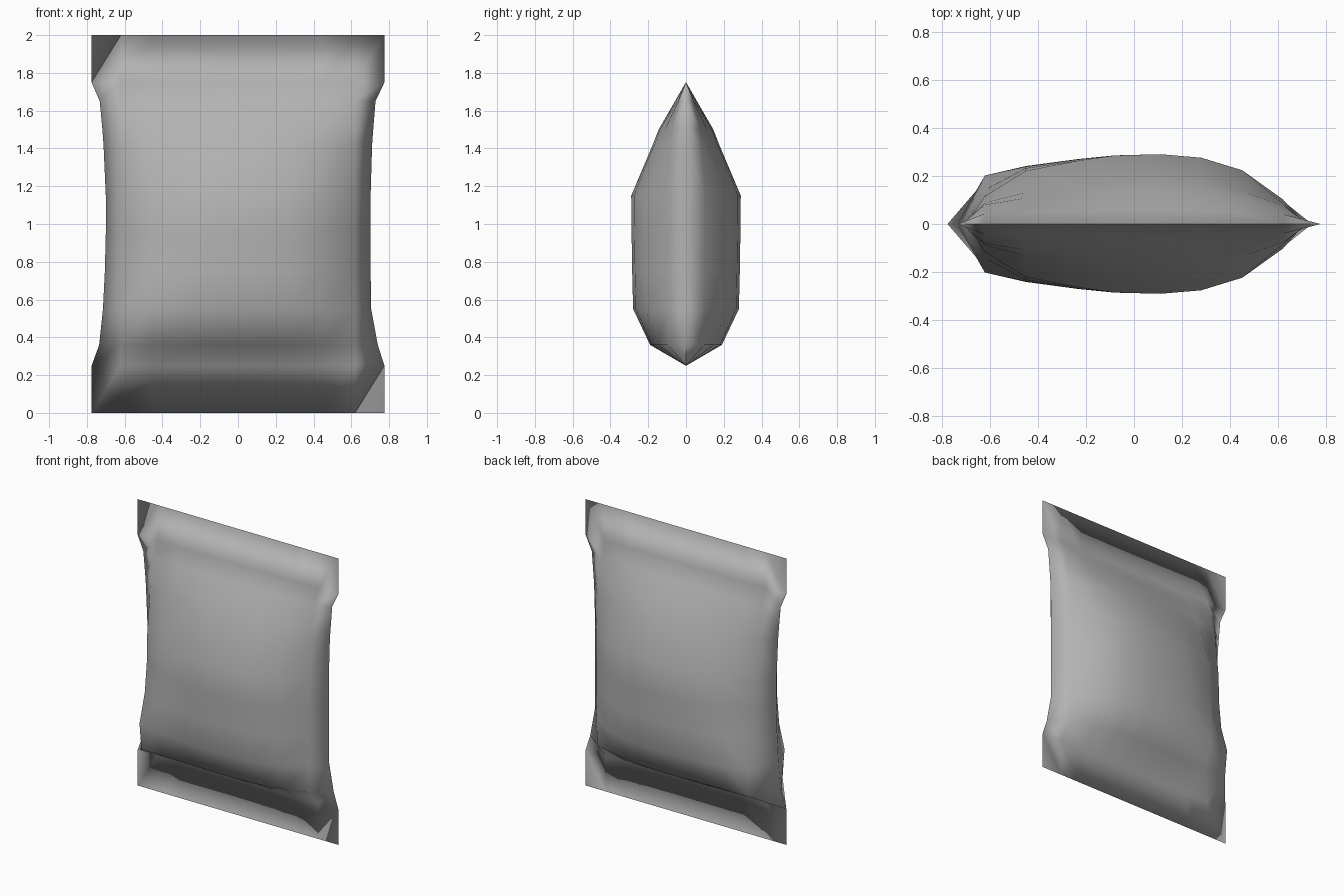
import bpy, bmesh

# Rows: height, left edge x, right edge x, belly depth, left shoulder share,
# right shoulder share, extra fall-off towards the left
ROWS = [
    (0.00, -0.775, 0.775, 0.0000, 1.00, 1.00, 0.0),
    (0.25, -0.775, 0.775, 0.0012, 1.00, 1.00, 0.0),
    (0.36, -0.735, 0.740, 0.190, 0.95, 0.50, 0.0),
    (0.55, -0.715, 0.705, 0.280, 0.72, 0.36, 0.0),
    (0.75, -0.705, 0.702, 0.285, 0.50, 0.35, 0.05),
    (0.95, -0.700, 0.702, 0.288, 0.42, 0.35, 0.12),
    (1.15, -0.700, 0.702, 0.290, 0.40, 0.35, 0.22),
    (1.42, -0.712, 0.710, 0.176, 0.50, 0.48, 0.25),
    (1.50, -0.718, 0.716, 0.145, 0.55, 0.52, 0.25),
    (1.65, -0.732, 0.728, 0.058, 0.75, 0.70, 0.15),
    (1.75, -0.775, 0.775, 0.0012, 1.00, 1.00, 0.0),
    (2.00, -0.775, 0.775, 0.0000, 1.00, 1.00, 0.0),
]
# Inner columns: x and share of the belly depth
COLS = [(-0.45, 0.86), (-0.23, 0.96), (-0.08, 1.0), (0.11, 1.0), (0.28, 0.95), (0.45, 0.77)]

# Front sheet of the pouch, including the flat seals at both ends
bm = bmesh.new()
grid = []
for z, left, right, depth, ls, rs, skew in ROWS:
    line = [(left, 0.0), (-0.62, depth * ls)]
    for x, share in COLS:
        # rows near the seals stay full across the width
        end = ls if x < 0 else rs
        line.append((x, depth * (max(share, end) - skew * max(-x, 0.0))))
    line += [(0.62, depth * rs), (right, 0.0)]
    grid.append([bm.verts.new((x, -d, z)) for x, d in line])
for lower, upper in zip(grid, grid[1:]):
    for i in range(len(lower) - 1):
        bm.faces.new((lower[i], lower[i + 1], upper[i + 1], upper[i]))
for face in bm.faces:
    face.smooth = True

mesh = bpy.data.meshes.new("pillow_pouch")
bm.to_mesh(mesh)
bm.free()
pouch = bpy.data.objects.new("pillow_pouch", mesh)
bpy.context.collection.objects.link(pouch)

# Dark grey film
film = bpy.data.materials.new("grey_film")
film.diffuse_color = (0.45, 0.45, 0.45, 1.0)
mesh.materials.append(film)

# Back sheet, welded along the outline
mirror = pouch.modifiers.new("back_sheet", 'MIRROR')
mirror.use_axis = (False, True, False)
mirror.use_mirror_merge = True
mirror.merge_threshold = 0.0005
